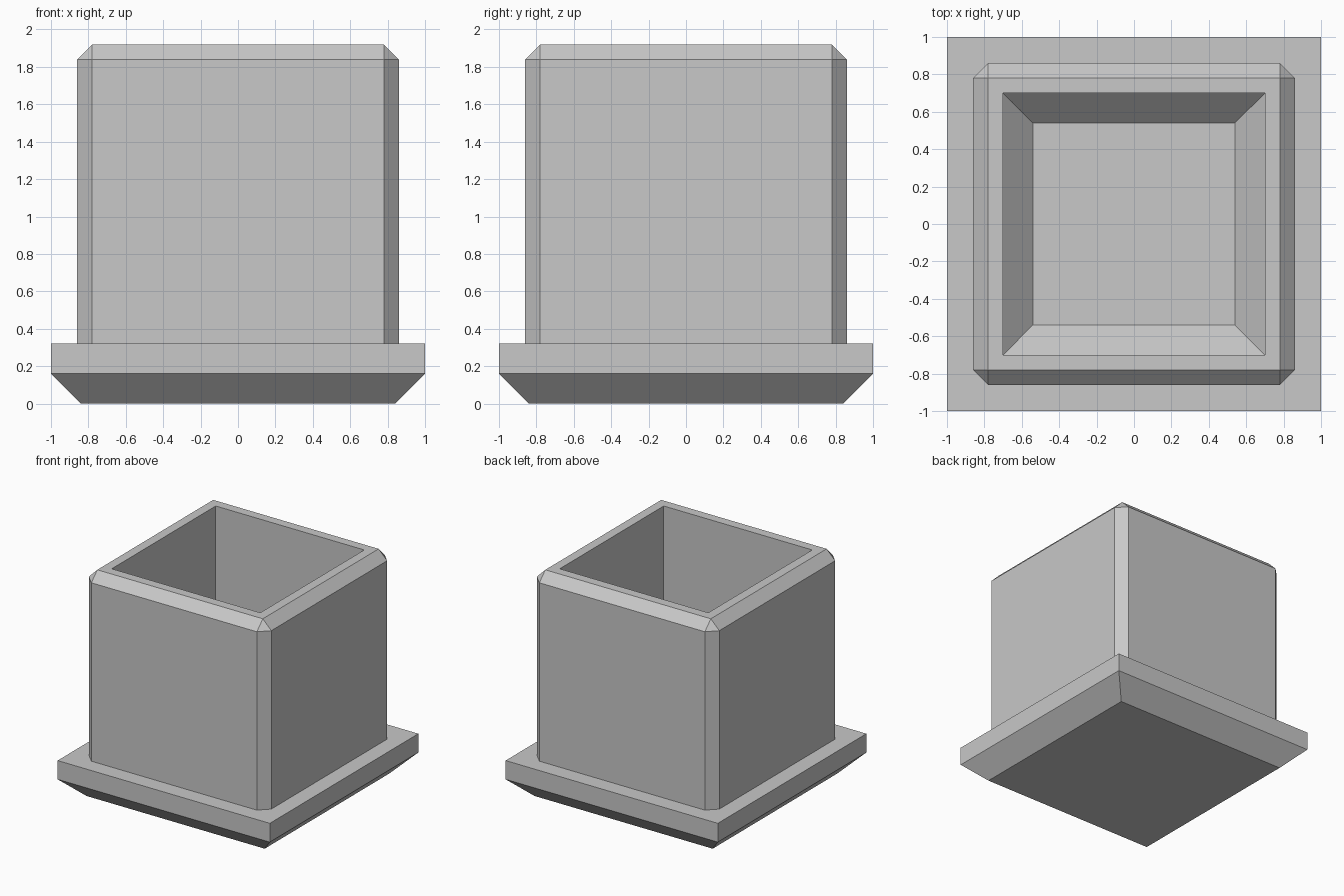
import bpy
import bmesh

cube = bpy.data.objects.get("Cube")
if cube:
    bpy.data.objects.remove(cube, do_unlink=True)

# One plain grey for everything
GREY = (0.58, 0.58, 0.58, 1.0)
grey = bpy.data.materials.new("plain grey")
grey.use_nodes = True
grey.diffuse_color = GREY
grey.node_tree.nodes["Principled BSDF"].inputs["Base Color"].default_value = GREY


def ring(bm, half, z, cut=0.0):
    """Square ring with cut corners, counter-clockwise from above."""
    s = half - cut
    corners = [(half, -s), (half, s), (s, half), (-s, half),
               (-half, s), (-half, -s), (-s, -half), (s, -half)]
    return [bm.verts.new((x, y, z)) for x, y in corners]


def loft(name, profile, cap_start=False, cap_end=False):
    """Skin a list of (half width, height, corner cut) rings."""
    bm = bmesh.new()
    rings = [ring(bm, *p) for p in profile]
    for a, b in zip(rings, rings[1:]):
        for i in range(len(a)):
            j = (i + 1) % len(a)
            bm.faces.new((a[i], a[j], b[j], b[i]))
    if cap_start:
        bm.faces.new(rings[0][::-1])
    if cap_end:
        bm.faces.new(rings[-1])
    # Weld the doubled points of rings with sharp corners
    bmesh.ops.remove_doubles(bm, verts=bm.verts[:], dist=0.0001)
    mesh = bpy.data.meshes.new(name)
    bm.to_mesh(mesh)
    bm.free()
    mesh.materials.append(grey)
    obj = bpy.data.objects.new(name, mesh)
    bpy.context.collection.objects.link(obj)
    return obj


BEVEL = 0.08   # outer edges of the pot
WALL = 0.16    # wall, slab and hollow chamfer
POT = 0.86
RIM_Z = 1.92
SLAB_Z = 2 * WALL

# Base slab, chamfered underneath
loft("base_slab", [
    (1 - WALL, 0),
    (1, WALL),
    (1, SLAB_Z),
    (POT, SLAB_Z, BEVEL),
], cap_start=True)

# Pot: bevelled outside, flat rim, hollow with a sloped foot and a floor
inner = POT - WALL
loft("pot_body", [
    (POT, SLAB_Z, BEVEL),
    (POT, RIM_Z - BEVEL, BEVEL),
    (POT - BEVEL, RIM_Z),
    (inner, RIM_Z),
    (inner, SLAB_Z),
    (inner - WALL, WALL),
], cap_end=True)
